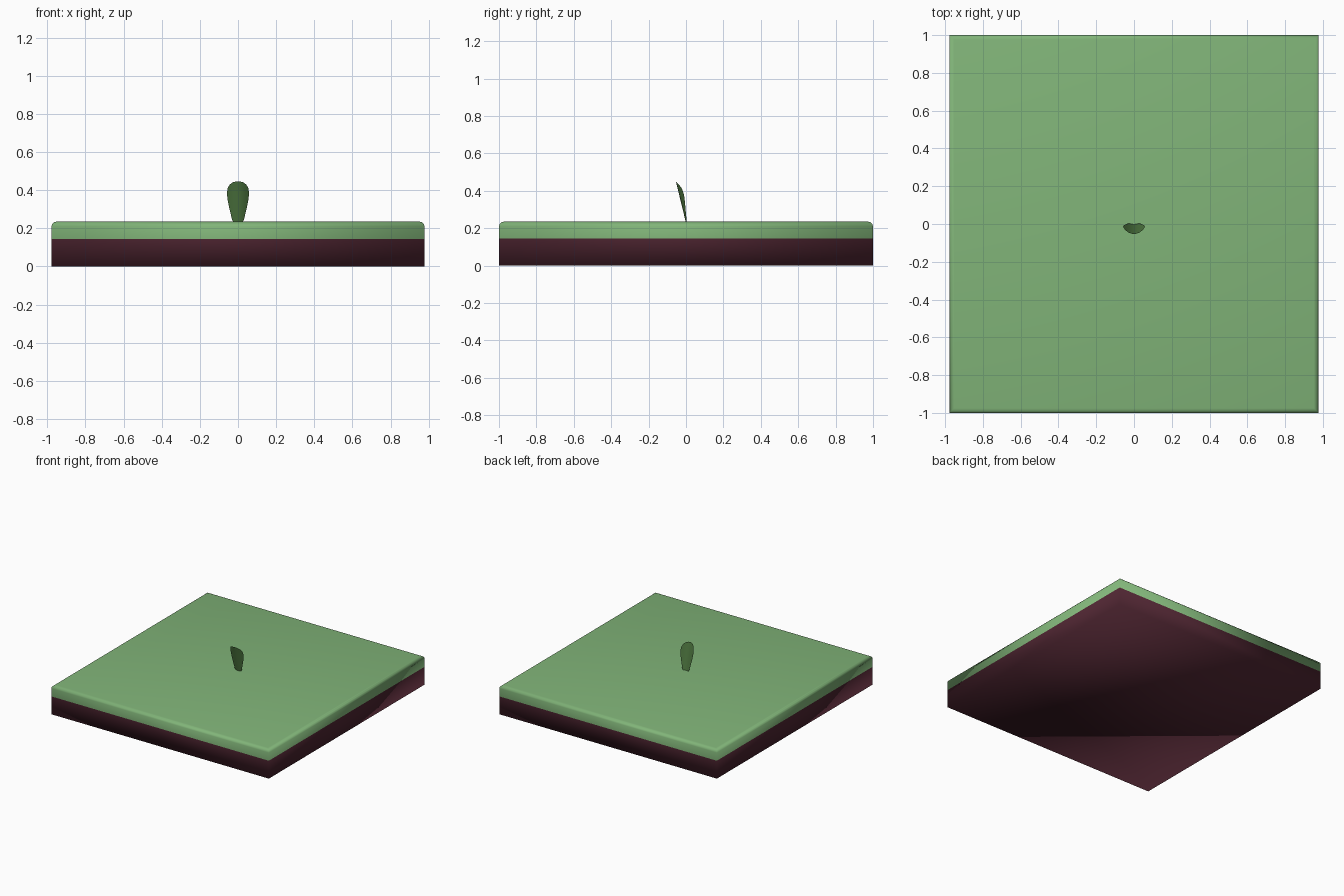
import bpy, bmesh
from mathutils import Matrix

if "Cube" in bpy.data.objects:
    bpy.data.objects.remove(bpy.data.objects["Cube"])


def material(name, rgb):
    m = bpy.data.materials.new(name)
    m.diffuse_color = (*rgb, 1)
    m.use_nodes = True
    m.node_tree.nodes["Principled BSDF"].inputs["Base Color"].default_value = m.diffuse_color
    return m


def add_object(name, bm, mat):
    for f in bm.faces:
        f.smooth = True
    me = bpy.data.meshes.new(name)
    bm.to_mesh(me)
    bm.free()
    me.materials.append(mat)
    ob = bpy.data.objects.new(name, me)
    bpy.context.collection.objects.link(ob)
    return ob


def open_box(z0, z1, open_side):
    """Box of the plot's footprint, left open where the two layers meet."""
    bm = bmesh.new()
    bmesh.ops.create_cube(bm, size=1)
    bm.transform(Matrix.Translation((0, 0, (z0 + z1) / 2))
                 @ Matrix.Diagonal((1.955, 2.0, z1 - z0, 1)))
    bm.normal_update()
    hidden = [f for f in bm.faces if f.normal.z * open_side > 0.9]
    bmesh.ops.delete(bm, geom=hidden, context='FACES_ONLY')
    return bm


grass_mat = material("grass", (0.22, 0.46, 0.19))
soil_mat = material("soil", (0.075, 0.018, 0.03))
leaf_mat = material("leaf", (0.075, 0.18, 0.05))

# Soil layer, softly shaded with no hard edges
add_object("soil_layer", open_box(0, 0.145, 1), soil_mat)

# Grass layer with rounded top rim
bm = open_box(0.145, 0.235, -1)
rim = [e for e in bm.edges if all(v.co.z > 0.23 for v in e.verts)]
bmesh.ops.bevel(bm, geom=rim, offset=0.025, segments=3, profile=0.5, affect='EDGES')
add_object("grass_layer", bm, grass_mat)

# Leaf: cupped sheet leaning forward, (height, half width) per row
rows = [(0.228, 0.022), (0.245, 0.031), (0.29, 0.042), (0.34, 0.053),
        (0.38, 0.058), (0.41, 0.055), (0.43, 0.043), (0.441, 0.027), (0.446, 0.010)]
bm = bmesh.new()
grid = []
for z, w in rows:
    lean = -0.053 * (z - 0.228) / 0.218
    grid.append([bm.verts.new((w * t, lean + 0.026 * (w * t / 0.058) ** 2, z))
                 for t in (-1, -0.67, -0.33, 0, 0.33, 0.67, 1)])
for a, b in zip(grid, grid[1:]):
    for i in range(6):
        bm.faces.new((a[i], a[i + 1], b[i + 1], b[i]))
add_object("leaf", bm, leaf_mat)
